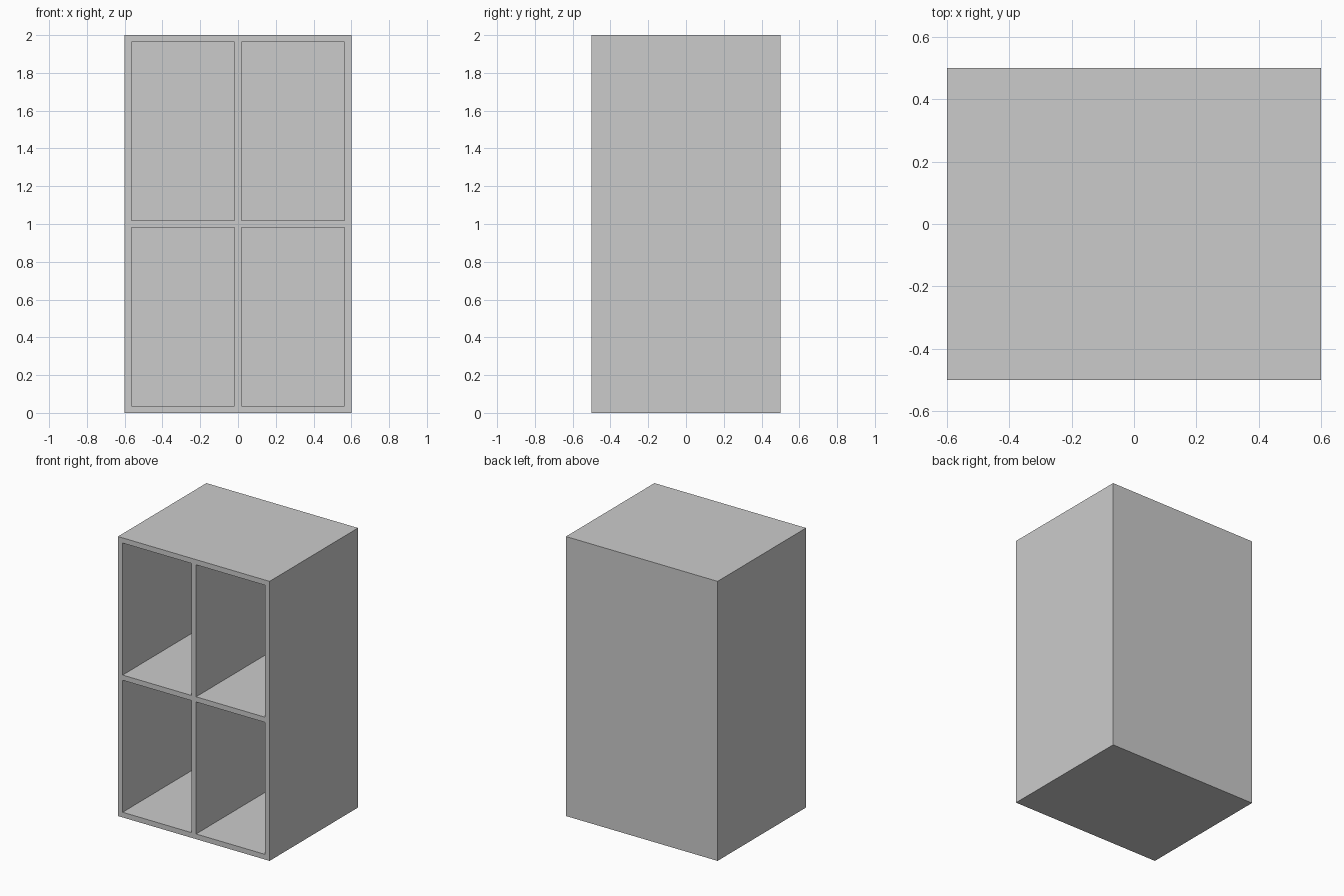
import bpy
import bmesh
from mathutils import Vector

if "Cube" in bpy.data.objects:
    bpy.data.objects.remove(bpy.data.objects["Cube"])

W, D, H = 1.2, 1.0, 2.0   # outer size
T = 0.037                 # panel thickness


def rails(lo, hi):
    """Cut positions for two outer panels and one central divider."""
    mid = (lo + hi) / 2
    return [lo + T, mid - T / 2, mid + T / 2, hi - T]


# Solid cabinet block standing on the floor
bm = bmesh.new()
bmesh.ops.create_cube(bm, size=1)
bmesh.ops.scale(bm, vec=(W, D, H), verts=bm.verts)
bmesh.ops.translate(bm, vec=(0, 0, H / 2), verts=bm.verts)

# Divide along the panel lines
xs, zs = rails(-W / 2, W / 2), rails(0, H)
cuts = [((x, 0, 0), (1, 0, 0)) for x in xs] + [((0, 0, z), (0, 0, 1)) for z in zs]
for co, no in cuts:
    bmesh.ops.bisect_plane(bm, geom=bm.verts[:] + bm.edges[:] + bm.faces[:],
                           plane_co=co, plane_no=no)


def is_opening(face):
    c = face.calc_center_median()
    in_x = xs[0] < c.x < xs[1] or xs[2] < c.x < xs[3]
    in_z = zs[0] < c.z < zs[1] or zs[2] < c.z < zs[3]
    return c.y < -D / 2 + 1e-4 and in_x and in_z


# Four open compartments pushed in from the front
openings = [f for f in bm.faces if is_opening(f)]
backs = bmesh.ops.extrude_discrete_faces(bm, faces=openings)["faces"]
bmesh.ops.translate(bm, vec=Vector((0, D - T, 0)),
                    verts=list({v for f in backs for v in f.verts}))
bmesh.ops.recalc_face_normals(bm, faces=bm.faces)

mesh = bpy.data.meshes.new("shelf_cabinet")
bm.to_mesh(mesh)
bm.free()
bpy.context.collection.objects.link(bpy.data.objects.new("shelf_cabinet", mesh))
